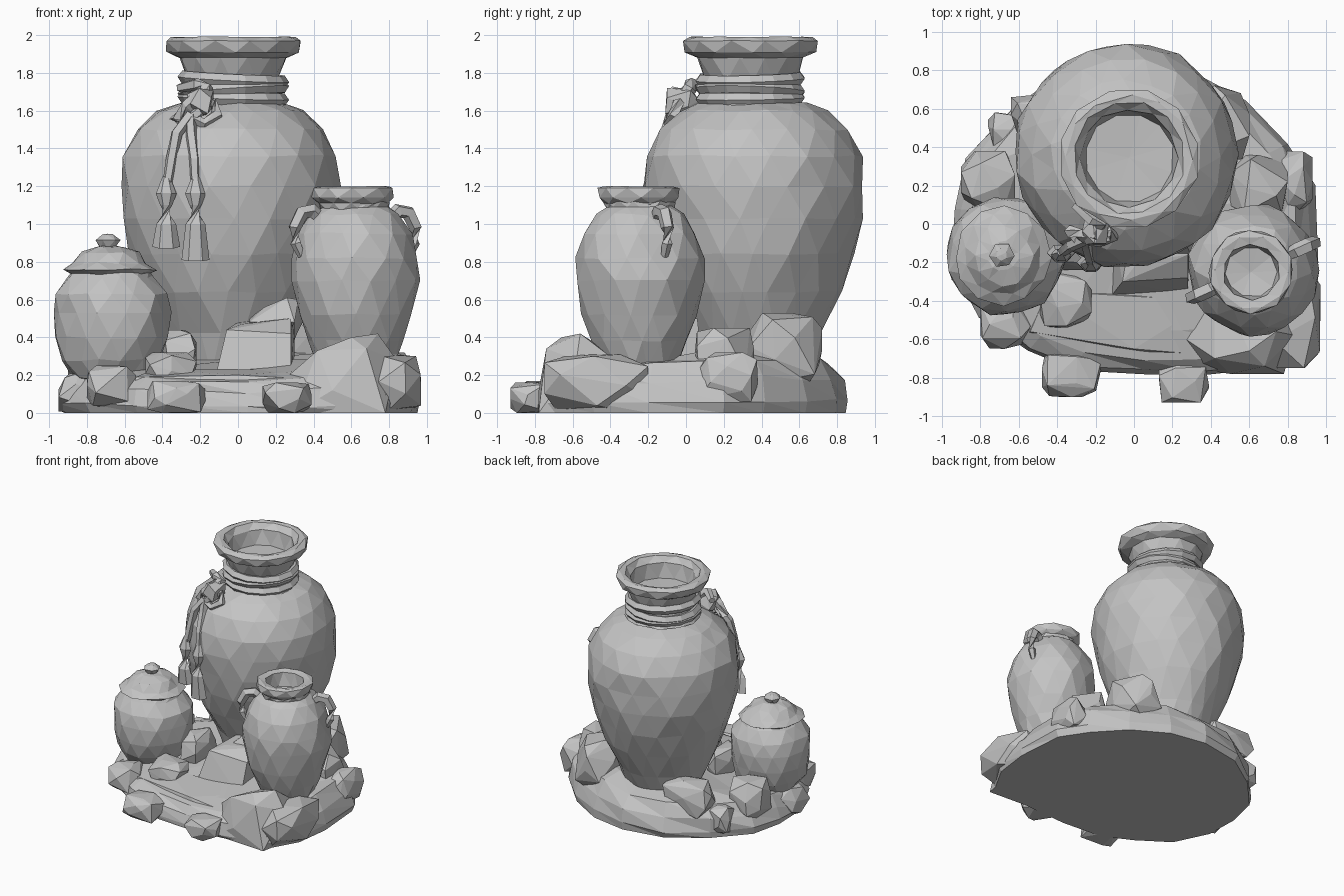
import bpy, bmesh, math, random
from mathutils import Vector

old = bpy.data.objects.get("Cube")
if old:
    bpy.data.objects.remove(old, do_unlink=True)

clay = bpy.data.materials.new("pale grey clay")
clay.use_nodes = True
clay.diffuse_color = (0.55, 0.55, 0.55, 1)
clay.node_tree.nodes["Principled BSDF"].inputs["Base Color"].default_value = clay.diffuse_color


def finish(name, bm):
    """Turn a bmesh into a flat shaded object."""
    bmesh.ops.recalc_face_normals(bm, faces=bm.faces[:])
    mesh = bpy.data.meshes.new(name)
    bm.to_mesh(mesh)
    bm.free()
    mesh.materials.append(clay)
    obj = bpy.data.objects.new(name, mesh)
    bpy.context.collection.objects.link(obj)
    return obj


def bridge(bm, a, b):
    """Join two vertex rings with triangles; a one-vertex ring is a pole."""
    n = max(len(a), len(b))
    for i in range(n):
        j = (i + 1) % n
        if len(a) == 1:
            bm.faces.new((a[0], b[i], b[j]))
        elif len(b) == 1:
            bm.faces.new((a[i], a[j], b[0]))
        else:
            bm.faces.new((a[i], a[j], b[i]))
            bm.faces.new((a[j], b[j], b[i]))


def lathe(name, centre, profile, sides, seed, jitter=0.012):
    """Spin (radius, height) pairs, turning each ring half a step for chipped facets."""
    rnd = random.Random(seed)
    bm = bmesh.new()
    last = None
    for k, (r, z) in enumerate(profile):
        ring = []
        for i in range(sides if r else 1):
            a = math.tau * (i + k / 2 + rnd.uniform(-0.12, 0.12)) / sides
            rr = r * 1.015 + rnd.uniform(-jitter, jitter) * (r > 0)
            ring.append(bm.verts.new((centre[0] + rr * math.cos(a), centre[1] + rr * math.sin(a),
                                      z + rnd.uniform(-jitter, jitter) / 2)))
        if last:
            bridge(bm, last, ring)
        last = ring
    return finish(name, bm)


def tube(name, path, radii, sides=5, flat=1.0):
    """Sweep a polygon along a path; flat squeezes it front to back."""
    bm = bmesh.new()
    pts = [Vector(p) for p in path]
    rings = []
    for i, p in enumerate(pts):
        way = pts[min(i + 1, len(pts) - 1)] - pts[max(i - 1, 0)]
        q = way.to_track_quat('Z', 'Y')
        ring = []
        for s in range(sides):
            a = math.tau * s / sides
            off = q @ Vector((math.cos(a), math.sin(a), 0)) * radii[i]
            off.y *= flat
            ring.append(bm.verts.new(p + off))
        rings.append(ring)
    for a, b in zip(rings, rings[1:]):
        bridge(bm, a, b)
    bm.faces.new(rings[0])
    bm.faces.new(rings[-1])
    return finish(name, bm)


def rock(name, xs, ys, zs, seed, points=20):
    """Chipped stone: the hull of points spiralled over a ball, stretched to fill a box."""
    rnd = random.Random(seed)
    pts = []
    for i in range(points):
        z = 1 - (2 * i + 1) / points
        a = 2.4 * i + seed + rnd.uniform(-0.35, 0.35)
        r = math.sqrt(1 - z * z)
        v = Vector((r * math.cos(a), r * math.sin(a), z)) * rnd.uniform(0.88, 1.1)
        pts.append([max(-0.75, min(0.75, c)) for c in v])
    box = (xs, ys, zs)
    for ax in range(3):
        lo, hi = min(p[ax] for p in pts), max(p[ax] for p in pts)
        for p in pts:
            p[ax] = box[ax][0] + (p[ax] - lo) / (hi - lo) * (box[ax][1] - box[ax][0])
    return hull(name, pts)


def hull(name, pts):
    bm = bmesh.new()
    for p in pts:
        bm.verts.new(p)
    res = bmesh.ops.convex_hull(bm, input=bm.verts[:])
    junk = [g for g in res["geom_interior"] + res["geom_unused"] if isinstance(g, bmesh.types.BMVert)]
    bmesh.ops.delete(bm, geom=list(set(junk)), context='VERTS')
    return finish(name, bm)


# Rocky ground: an uneven outline stepped inward, rising to the back and to the left side
outline = [(-0.94, -0.2), (-0.8, -0.48), (-0.55, -0.66), (-0.3, -0.76), (0.05, -0.79), (0.35, -0.78),
           (0.8, -0.75), (0.94, -0.5), (0.96, -0.2), (0.93, 0.2), (0.8, 0.42), (0.58, 0.64),
           (0.3, 0.8), (0, 0.86), (-0.35, 0.8), (-0.65, 0.6), (-0.87, 0.34), (-0.94, 0.08)]
rnd = random.Random(4)
bm = bmesh.new()
last = [bm.verts.new((0, 0, 0))]
for scale, height in ((0.98, 0), (1, 0.05), (0.97, 0.14), (0.89, 0.215), (0.7, 0.25)):
    ring = []
    for x, y in outline:
        s = scale + rnd.uniform(-0.015, 0.015)
        lift = height * (1 + 0.3 * y + 0.25 * max(x, 0)) + rnd.uniform(-0.015, 0.015) * (height > 0)
        ring.append(bm.verts.new((x * s, y * s, lift)))
    bridge(bm, last, ring)
    last = ring
bridge(bm, last, [bm.verts.new((0, 0, 0.28))])
finish("rocky_ground", bm)

# Flat ledges and the leaning slab in front of the tall jar
hull("front_ledge", [(-0.54, -0.56, 0.19), (0.0, -0.65, 0.2), (0.36, -0.68, 0.18), (0.4, -0.4, 0.23),
                     (-0.45, -0.35, 0.23), (-0.58, -0.6, 0.05), (0.4, -0.74, 0.05), (0.4, -0.3, 0.1),
                     (-0.5, -0.3, 0.1)])
hull("leaning_slab", [(-0.13, -0.39, 0.15), (0.28, -0.37, 0.15), (-0.06, -0.3, 0.44), (0.28, -0.28, 0.42),
                      (0.02, -0.2, 0.47), (0.28, -0.16, 0.5), (0.0, 0.06, 0.48), (0.3, 0.06, 0.5),
                      (-0.13, 0.1, 0.15), (0.3, 0.1, 0.15)])
hull("upper_slab", [(0.06, -0.15, 0.48), (0.3, -0.17, 0.48), (0.14, -0.07, 0.56), (0.26, -0.08, 0.61),
                    (0.32, -0.04, 0.6), (0.3, 0.04, 0.55), (0.06, 0.04, 0.5), (0.2, 0.05, 0.3)])

# Large boulder with a peak towards its outer end
hull("front_boulder", [(0.27, -0.6, 0.2), (0.42, -0.7, 0.33), (0.6, -0.66, 0.4), (0.74, -0.56, 0.42),
                       (0.84, -0.58, 0.28), (0.78, -0.3, 0.22), (0.42, -0.28, 0.24), (0.5, -0.78, 0.12),
                       (0.68, -0.74, 0.34), (0.3, -0.75, 0), (0.78, -0.78, 0), (0.28, -0.4, 0), (0.85, -0.4, 0)])

# Loose stones around the ground
stones = {
    "corner_boulder": ((0.66, 0.97), (-0.75, -0.2), (0, 0.31), 8),
    "front_left_pebble": ((-0.48, -0.17), (-0.9, -0.66), (0, 0.17), 5),
    "front_right_pebble": ((0.13, 0.39), (-0.93, -0.7), (0, 0.16), 6),
    "side_front_stone": ((-0.8, -0.54), (-0.65, -0.38), (0.03, 0.25), 7),
    "side_corner_stone": ((-0.95, -0.76), (-0.3, 0.0), (0, 0.21), 9),
    "inner_stone": ((-0.49, -0.22), (-0.54, -0.26), (0.16, 0.32), 10),
    "jar_foot_stone": ((-0.4, -0.22), (-0.24, 0.1), (0.18, 0.44), 11),
    "side_back_stone": ((-0.9, -0.62), (0.07, 0.38), (0.1, 0.4), 12),
    "low_back_stone": ((-0.76, -0.56), (0.38, 0.58), (0.02, 0.24), 13),
    "back_stone": ((-0.64, -0.22), (0.42, 0.68), (0.16, 0.42), 14),
    "tall_back_stone": ((0.28, 0.6), (0.33, 0.72), (0.15, 0.53), 15),
    "sheltered_stone": ((0.5, 0.8), (0.04, 0.36), (0.1, 0.45), 16),
    "outer_stone": ((0.76, 0.93), (0.06, 0.38), (0.06, 0.32), 17),
}
for name, (xs, ys, zs, seed) in stones.items():
    rock(name, xs, ys, zs, seed)

# Tall jar with an open neck
lathe("tall_jar", (-0.04, 0.36), [
    (0, 0.18), (0.26, 0.2), (0.345, 0.42), (0.45, 0.64), (0.52, 0.84), (0.56, 1.03), (0.575, 1.2),
    (0.56, 1.36), (0.49, 1.5), (0.38, 1.6), (0.28, 1.64)], 18, 1)
lathe("tall_jar_neck", (-0.025, 0.345), [
    (0.3, 1.6), (0.25, 1.66), (0.235, 1.76), (0.285, 1.88), (0.345, 1.91), (0.36, 1.97), (0.325, 1.99),
    (0.29, 1.985), (0.25, 1.94), (0.23, 1.82), (0, 1.81)], 12, 2, 0.006)

# Squat jar with its lid and knob
lathe("squat_jar", (-0.67, -0.165), [
    (0, 0.16), (0.2, 0.18), (0.262, 0.28), (0.298, 0.4), (0.307, 0.53), (0.29, 0.63), (0.225, 0.72),
    (0.19, 0.76), (0, 0.76)], 14, 3)
lathe("squat_jar_lid", (-0.68, -0.165), [
    (0, 0.73), (0.2, 0.73), (0.25, 0.76), (0.205, 0.795), (0.15, 0.85), (0.07, 0.88), (0, 0.885)], 12, 4)
lathe("lid_knob", (-0.69, -0.16), [(0, 0.86), (0.04, 0.87), (0.065, 0.915), (0.03, 0.945), (0, 0.95)], 6, 5, 0.003)

# Two-handled jar
lathe("handled_jar", (0.62, -0.24), [
    (0, 0.2), (0.19, 0.24), (0.25, 0.38), (0.3, 0.52), (0.335, 0.7), (0.33, 0.82), (0.295, 0.95),
    (0.225, 1.05), (0.175, 1.09), (0.175, 1.12)], 14, 6)
lathe("handled_jar_rim", (0.61, -0.25), [
    (0.17, 1.07), (0.185, 1.11), (0.215, 1.14), (0.215, 1.19), (0.19, 1.2), (0.145, 1.19), (0.13, 1.08),
    (0, 1.06)], 10, 7, 0.004)
turn = math.radians(24)
for side, name in ((-1, "right_handle"), (1, "left_handle")):
    path = [(0.62 + side * r * math.cos(turn), -0.24 + side * r * math.sin(turn), z)
            for r, z in ((0.19, 1.02), (0.25, 1.07), (0.31, 1.06), (0.352, 0.98), (0.343, 0.9), (0.31, 0.83))]
    tube(name, path, (0.03, 0.04, 0.04, 0.036, 0.03, 0.02))

# Rope wound round the neck
for name, z, tilt in (("lower_rope", 1.665, 0.03), ("middle_rope", 1.71, -0.07), ("upper_rope", 1.765, 0.05)):
    bpy.ops.mesh.primitive_torus_add(location=(-0.025, 0.34, z), rotation=(tilt / 2, tilt, 0), major_radius=0.26,
                                     minor_radius=0.036, major_segments=14, minor_segments=5)
    bpy.context.object.name = name
    bpy.context.object.data.materials.append(clay)

# Knot and bow loops
rock("knot", (-0.27, -0.13), (-0.11, 0.07), (1.57, 1.72), 21, 12)
tube("knot_upper_loop", [(-0.31, 0.1, 1.72), (-0.22, 0.02, 1.74), (-0.17, 0.02, 1.72), (-0.2, -0.04, 1.64)],
     (0.025, 0.035, 0.04, 0.04))
tube("knot_right_loop", [(-0.18, -0.06, 1.7), (-0.27, -0.06, 1.62), (-0.33, -0.04, 1.55), (-0.29, -0.08, 1.52),
                         (-0.2, -0.08, 1.6)], (0.04, 0.035, 0.035, 0.035, 0.03))
tube("knot_left_loop", [(-0.19, -0.06, 1.62), (-0.13, -0.04, 1.64), (-0.11, -0.06, 1.58), (-0.18, -0.09, 1.53),
                        (-0.25, -0.08, 1.57)], (0.03, 0.03, 0.035, 0.03, 0.03))

# Hanging cords and tassels, following the curve of the tall jar
for name, x, y, low in (("right", -0.38, -0.15, 0.88), ("left", -0.225, -0.2, 0.81)):
    tube(name + "_cord", [(-0.25, -0.08, 1.58), (x * 0.5 - 0.135, -0.11, 1.48), (x * 0.8 - 0.05, y + 0.02, 1.34),
                          (x, y, 1.18)], (0.03, 0.032, 0.03, 0.025))
    tube(name + "_tassel", [(x, y, 1.25), (x, y - 0.01, 1.16), (x, y - 0.01, 1.1), (x, y - 0.02, 1.0), (x, y, low)],
         (0.02, 0.055, 0.032, 0.052, 0.074), 6, 0.65)
